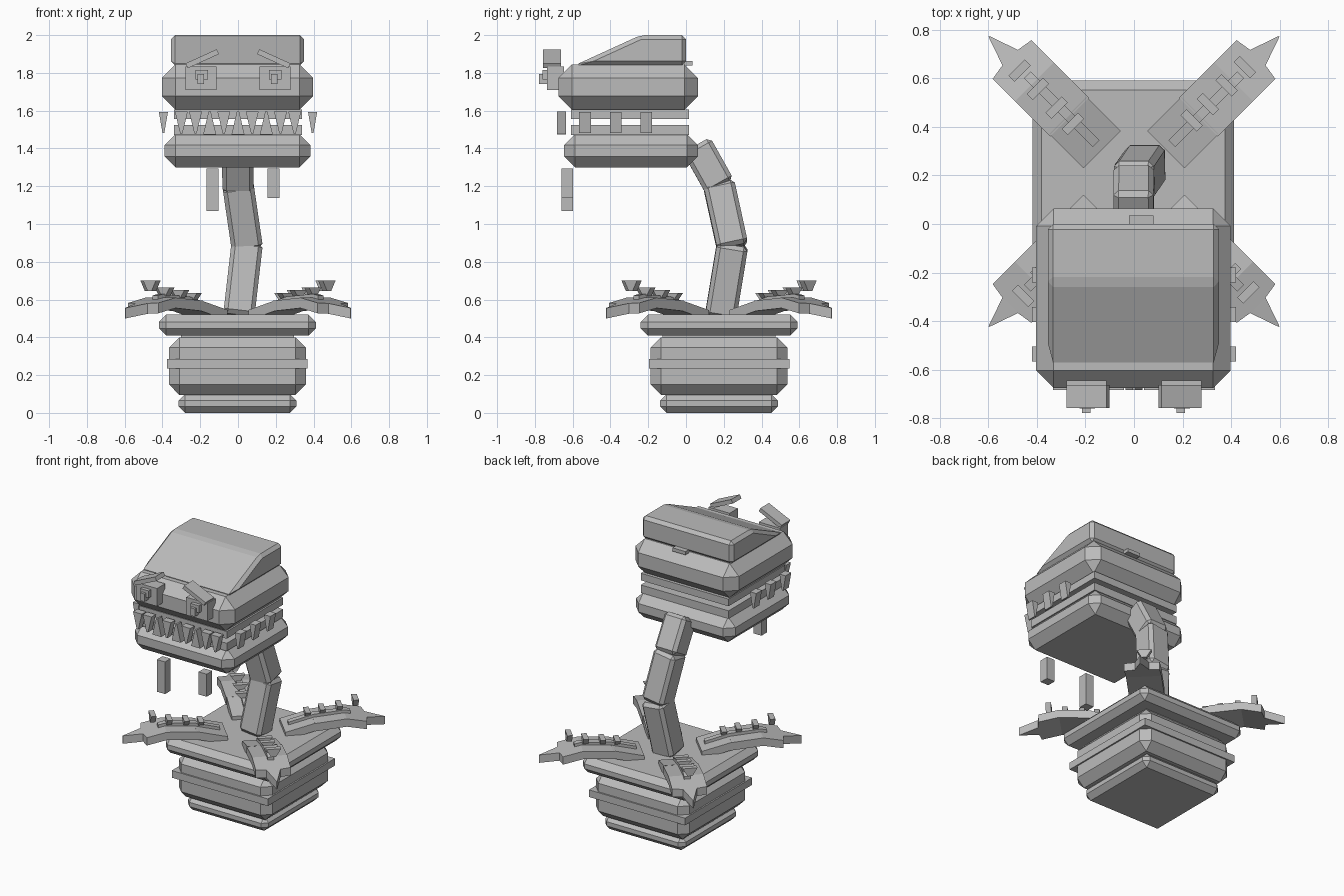
import bpy, bmesh, math
from mathutils import Vector, Matrix

if "Cube" in bpy.data.objects:
    bpy.data.objects.remove(bpy.data.objects["Cube"])

grey = bpy.data.materials.new("plain_grey")
grey.diffuse_color = (0.5, 0.5, 0.5, 1)
grey.use_nodes = True
grey.node_tree.nodes["Principled BSDF"].inputs["Base Color"].default_value = grey.diffuse_color


def make(name, verts, faces, bevel=0.0):
    mesh = bpy.data.meshes.new(name)
    mesh.from_pydata(verts, [], faces)
    bm = bmesh.new()
    bm.from_mesh(mesh)
    bmesh.ops.recalc_face_normals(bm, faces=bm.faces)
    if bevel:
        bmesh.ops.bevel(bm, geom=bm.edges[:], offset=bevel, segments=1,
                        profile=0.5, affect='EDGES')
    bm.to_mesh(mesh)
    bm.free()
    mesh.materials.append(grey)
    ob = bpy.data.objects.new(name, mesh)
    bpy.context.collection.objects.link(ob)
    return ob


BOX = [(0, 1, 2, 3), (4, 5, 6, 7), (0, 1, 5, 4), (1, 2, 6, 5), (2, 3, 7, 6), (3, 0, 4, 7)]
RING = [(-1, -1), (1, -1), (1, 1), (-1, 1)]


def box(name, x, y, z, bevel=0.0):
    """Box from (min, max) ranges."""
    return make(name, [(x[a > 0], y[b > 0], h) for h in z for a, b in RING], BOX, bevel)


def tooth(name, loc, w_bottom, w_top, depth, height, rot=0.0):
    """Wedge that tapers in its local x only."""
    v = [(a * w / 2, b * depth / 2, h) for w, h in ((w_bottom, 0), (w_top, height)) for a, b in RING]
    ob = make(name, v, BOX)
    ob.matrix_world = Matrix.Translation(loc) @ Matrix.Rotation(rot, 4, 'Z')
    return ob


def extrude(name, outline, to3d, lo, hi, bevel=0.0):
    """Closed outline extruded between lo and hi."""
    n = len(outline)
    v = [to3d(p, h) for h in (lo, hi) for p in outline]
    f = [tuple(range(n)), tuple(range(n, 2 * n))]
    f += [(i, (i + 1) % n, n + (i + 1) % n, n + i) for i in range(n)]
    return make(name, v, f, bevel)


# Pot: square stacked layers
PY = 0.175
for name, h, z, b in (("pot_foot", 0.312, (0, 0.1), 0.035),
                      ("pot_body", 0.362, (0.095, 0.40), 0.055),
                      ("pot_band", 0.372, (0.235, 0.285), 0),
                      ("pot_neck", 0.30, (0.38, 0.43), 0),
                      ("pot_rim", 0.415, (0.41, 0.52), 0.038)):
    box(name, (-h - 0.003, h - 0.003), (PY - h, PY + h), z, b)

# Four arched leaves on the diagonals, each with a raised rib and thorns
T = 0.055
ARCH = [(0.0, 0.535), (0.19, 0.545), (0.38, 0.595), (0.58, 0.61), (0.72, 0.58), (0.845, 0.555)]


def arch_z(r):
    for (r0, z0), (r1, z1) in zip(ARCH, ARCH[1:]):
        if r <= r1:
            return z0 + (z1 - z0) * (r - r0) / (r1 - r0)
    return ARCH[-1][1]


def strip(name, stations, rise, thick, turn):
    """Bent plate from (radius, half width) stations."""
    v, f = [], []
    for r, w in stations:
        z = arch_z(r) + rise
        v += [(r, -w, z - thick), (r, w, z - thick), (r, w, z), (r, -w, z)]
    for i in range(len(stations) - 1):
        a = 4 * i
        f += [(a + k, a + (k + 1) % 4, a + 4 + (k + 1) % 4, a + 4 + k) for k in range(4)]
    n = len(v)
    f += [(0, 1, 2, 3), (n - 4, n - 3, n - 2, n - 1)]
    ob = make(name, v, f)
    ob.matrix_world = turn
    return ob


for k in range(4):
    ang = math.radians(45 + 90 * k)
    turn = Matrix.Translation((0, PY, 0)) @ Matrix.Rotation(ang, 4, 'Z')
    strip("leaf_inner", [(0.185, 0.108), (0.385, 0.108)], 0, T, turn)
    strip("leaf_outer", [(0.375, 0.113), (0.58, 0.113), (0.71, 0.113), (0.721, 0.045),
                         (0.845, 0.002)], 0, T, turn)
    strip("leaf_rib", [(0.22, 0.02), (0.38, 0.02), (0.58, 0.02), (0.62, 0.02)], 0.02, 0.025, turn)
    for r, z, h in ((0.345, 0.60, 0.035), (0.44, 0.61, 0.04), (0.55, 0.62, 0.045), (0.655, 0.645, 0.055)):
        tooth("leaf_thorn", turn @ Vector((r, 0.01, z)), 0.03, 0.095, 0.035, h, ang + math.pi / 2)

# Stem: three leaning blocks
STEM = [(0.005, 0.185, 0.52), (0.047, 0.245, 0.885), (0.0, 0.175, 1.205), (-0.002, 0.06, 1.41)]
for a, b in zip(STEM, STEM[1:]):
    a, b = Vector(a), Vector(b)
    d = (b - a).normalized()
    side = Vector((0, 1, 0)).cross(d).normalized()
    fwd = d.cross(side)
    v = [p + side * s * 0.083 + fwd * t * 0.083 for p in (a - d * 0.01, b + d * 0.01) for s, t in RING]
    make("stem_segment", v, BOX, 0.022)

# Head: jaws, gums and a sloping cap
box("lower_jaw", (-0.388, 0.383), (-0.645, 0.063), (1.30, 1.475), 0.058)
box("upper_jaw", (-0.403, 0.398), (-0.675, 0.063), (1.605, 1.845), 0.072)
box("lower_gum", (-0.34, 0.34), (-0.61, 0.015), (1.47, 1.525))
box("upper_gum", (-0.34, 0.34), (-0.61, 0.015), (1.557, 1.607))
CAP = [(-0.59, 1.84), (-0.24, 2.0), (0.0, 2.0), (0.0, 1.84)]
extrude("head_cap", CAP, lambda p, h: (h, p[0], p[1]), -0.355, 0.35, 0.022)
box("cap_latch", (-0.02, 0.08), (-0.01, 0.035), (1.838, 1.862))

# Teeth along the front and sides
for s in (-1, 1):
    for x in (0.075, 0.225, 0.30):
        tooth("upper_tooth", (s * x, -0.66, 1.48), 0.012, 0.068, 0.048, 0.115)
    for y in (-0.535, -0.372, -0.21):
        tooth("side_tooth", (s * 0.395, y, 1.483), 0.01, 0.048, 0.062, 0.11)
for x in (-0.15, 0, 0.15):
    tooth("lower_tooth", (x, -0.66, 1.475), 0.068, 0.012, 0.048, 0.12)

# Eyes with small pupil blocks and slanted brows
for s in (-1, 1):
    cx = s * 0.195
    box("eye", (cx - 0.082, cx + 0.082), (-0.735, -0.645), (1.71, 1.835))
    box("pupil", (cx - 0.03, cx + 0.035), (-0.76, -0.73), (1.765, 1.815))
    box("pupil_mark", (cx - 0.02, cx + 0.015), (-0.778, -0.73), (1.74, 1.795))
    brow = [(s * 0.113, 1.925), (s * 0.278, 1.85), (s * 0.265, 1.825), (s * 0.10, 1.90)]
    extrude("brow", brow, lambda p, h: (p[0], h, p[1]), -0.757, -0.662)

# Drips hanging under the jaw
box("long_drip", (-0.166, -0.103), (-0.66, -0.598), (1.07, 1.295))
box("short_drip", (0.156, 0.219), (-0.66, -0.598), (1.137, 1.295))
